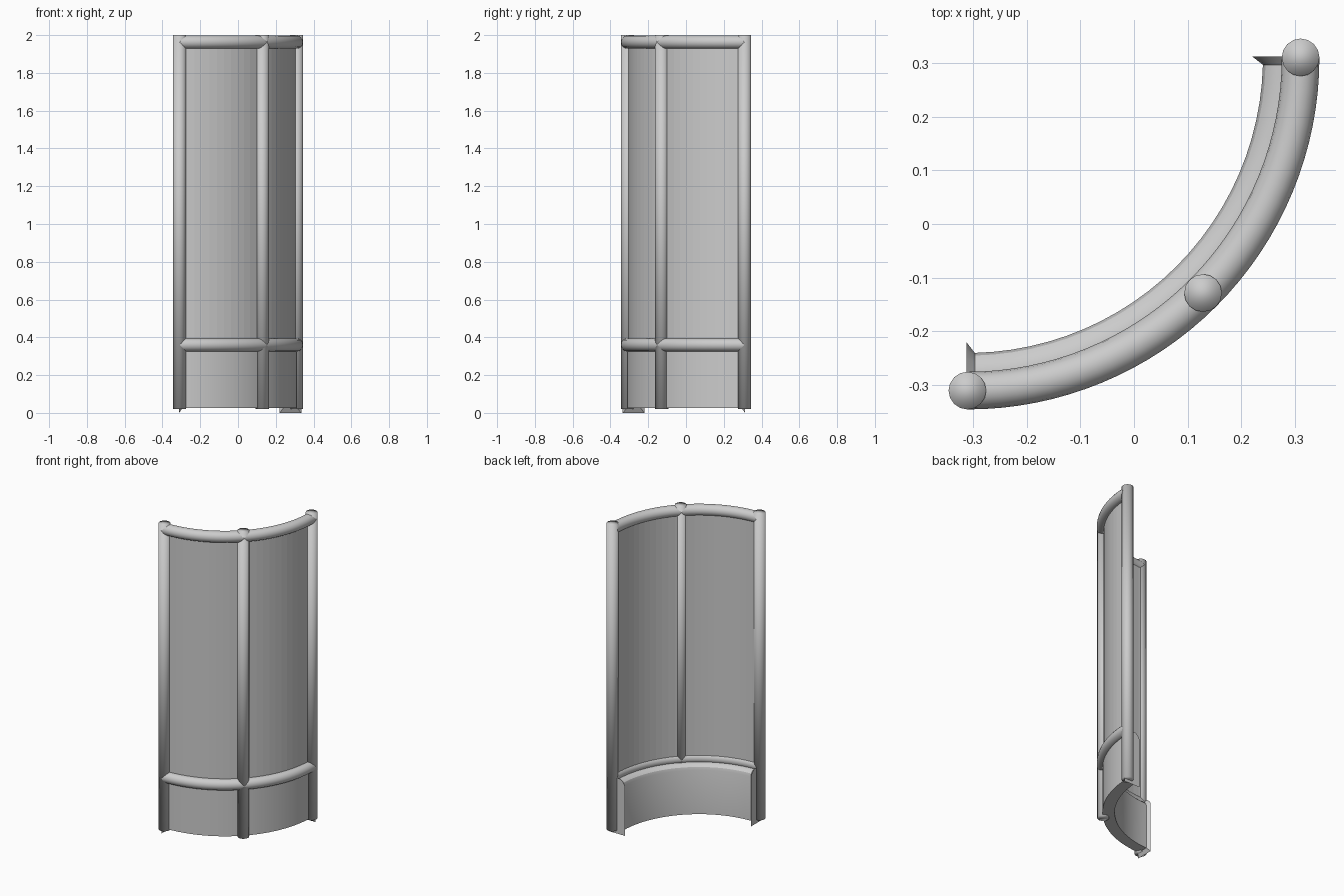
import bpy, bmesh, math

if "Cube" in bpy.data.objects:
    bpy.data.objects.remove(bpy.data.objects["Cube"])

R = 0.62            # radius of the post line
CX, CY = -0.31, 0.31  # centre of the quarter circle
TUBE = 0.035

metal = bpy.data.materials.new("light grey")
metal.diffuse_color = (0.6, 0.6, 0.6, 1)
metal.use_nodes = True
metal.node_tree.nodes["Principled BSDF"].inputs["Base Color"].default_value = metal.diffuse_color


def finish(name, bm):
    bmesh.ops.recalc_face_normals(bm, faces=bm.faces)
    me = bpy.data.meshes.new(name)
    bm.to_mesh(me)
    bm.free()
    me.materials.append(metal)
    ob = bpy.data.objects.new(name, me)
    bpy.context.collection.objects.link(ob)
    return ob


def smooth(ob, angle):
    bpy.ops.object.select_all(action='DESELECT')
    ob.select_set(True)
    bpy.context.view_layer.objects.active = ob
    bpy.ops.object.shade_smooth_by_angle(angle=math.radians(angle))


def sweep(name, sections):
    """Closed solid through (angle, [(radius, z), ...]) sections."""
    bm = bmesh.new()
    rings = [[bm.verts.new((CX + r * math.cos(a), CY + r * math.sin(a), z))
              for r, z in prof] for a, prof in sections]
    n = len(rings[0])
    for p, q in zip(rings, rings[1:]):
        for i in range(n):
            j = (i + 1) % n
            bm.faces.new((p[i], p[j], q[j], q[i]))
    bm.faces.new(rings[0])
    bm.faces.new(rings[-1])
    return finish(name, bm)


def angles(n, trim=0.0):
    a0, a1 = -math.pi / 2 + trim, -trim
    return [a0 + (a1 - a0) * i / n for i in range(n + 1)]


# Three upright posts, softly shaded over their caps
for k, name in enumerate(("left_post", "middle_post", "right_post")):
    a = -math.pi / 2 + k * math.pi / 4
    bm = bmesh.new()
    bmesh.ops.create_cone(bm, cap_ends=True, segments=16, radius1=TUBE,
                          radius2=TUBE, depth=1.98)
    bmesh.ops.translate(bm, verts=bm.verts, vec=(
        CX + R * math.cos(a), CY + R * math.sin(a), 1.01))
    for f in bm.faces:
        f.smooth = True
    finish(name, bm)

# Curved rails at the top and above the skirt
for name, z in (("top_rail", 1.963), ("lower_rail", 0.36)):
    ring = [(R + TUBE * math.cos(t * math.tau / 16),
             z + TUBE * math.sin(t * math.tau / 16)) for t in range(16)]
    smooth(sweep(name, [(a, ring) for a in angles(32)]), 40)

# Thin curved wall panel
panel = [(0.615, 0.33), (0.615, 1.96), (0.595, 1.96), (0.595, 0.33)]
sweep("wall_panel", [(a, panel) for a in angles(24)])

# Thick skirt with a rounded inner top edge and flared end plates
skirt = [(0.622, 0.025), (0.622, 0.345), (0.585, 0.345), (0.568, 0.34),
         (0.555, 0.328), (0.55, 0.31), (0.55, 0.025)]
flare = [(0.645, 0.0), (0.645, 0.36), (0.58, 0.36), (0.56, 0.358),
         (0.543, 0.345), (0.53, 0.325), (0.53, 0.0)]
body = [(a, skirt) for a in angles(24, 0.025)]
smooth(sweep("base_skirt",
             [(-math.pi / 2 - 0.003, flare)] + body + [(0.003, flare)]), 30)
